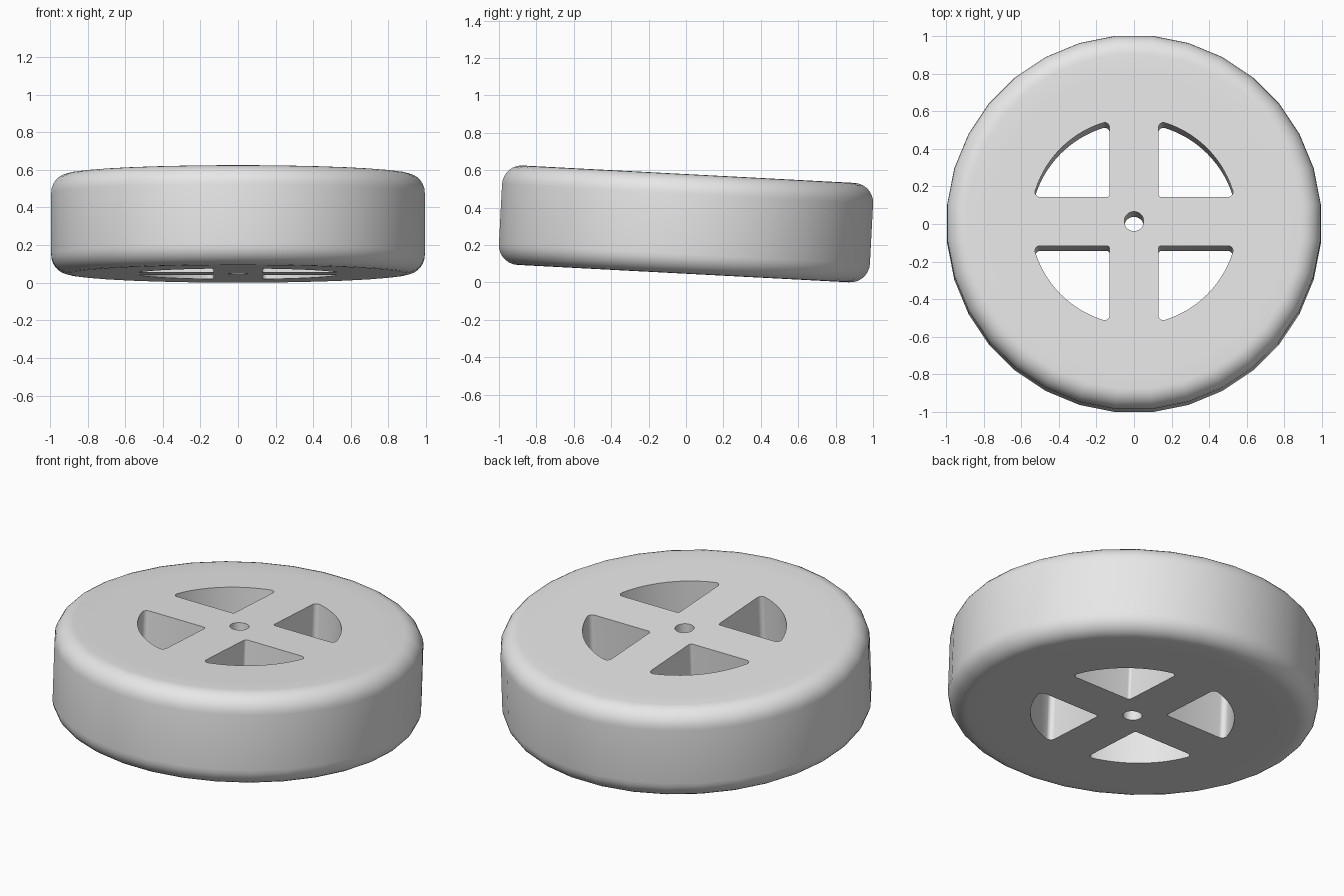
import bpy, bmesh
from math import sin, cos, pi, atan2, sqrt, radians

if "Cube" in bpy.data.objects:
    bpy.data.objects.remove(bpy.data.objects["Cube"])

SIDES = 32
HALF = 0.266          # half thickness of the wheel
R_OUT = 0.998         # tyre outer radius
R_RIM = 0.79          # seam between tyre and hub
ROUND = 0.105         # tyre shoulder radius
TILT = radians(-3)
CENTRE_Z = 0.3125

grey = bpy.data.materials.new("plain grey")
grey.diffuse_color = (0.8, 0.8, 0.8, 1)
grey.use_nodes = True
grey.node_tree.nodes["Principled BSDF"].inputs["Base Color"].default_value = grey.diffuse_color


def arc(cx, cy, r, a0, a1, n):
    return [(cx + r * cos(a0 + (a1 - a0) * i / n),
             cy + r * sin(a0 + (a1 - a0) * i / n)) for i in range(n + 1)]


def ring(r, n):
    return [(r * cos(2 * pi * (i + 0.5) / n), r * sin(2 * pi * (i + 0.5) / n))
            for i in range(n)]


def finish(ob):
    ob.data.materials.clear()
    ob.data.materials.append(grey)
    ob.location.z = CENTRE_Z
    ob.rotation_euler.x = TILT
    bpy.ops.object.select_all(action='DESELECT')
    ob.select_set(True)
    bpy.context.view_layer.objects.active = ob
    bpy.ops.object.shade_smooth_by_angle(angle=radians(32))


# Tyre: rounded band swept round the axle
c, h = R_OUT - ROUND, HALF - ROUND
profile = ([(R_RIM, -HALF)] + arc(c, -h, ROUND, -pi / 2, 0, 7)
           + arc(c, h, ROUND, 0, pi / 2, 7) + [(R_RIM, HALF)])
bm = bmesh.new()
loops = []
for i in range(SIDES):
    a = 2 * pi * (i + 0.5) / SIDES
    loops.append([bm.verts.new((r * cos(a), r * sin(a), z)) for r, z in profile])
for i in range(SIDES):
    p, q = loops[i], loops[(i + 1) % SIDES]
    for j in range(len(profile)):
        k = (j + 1) % len(profile)
        bm.faces.new((p[j], q[j], q[k], p[k]))
bmesh.ops.recalc_face_normals(bm, faces=bm.faces[:])
mesh = bpy.data.meshes.new("tyre")
bm.to_mesh(mesh)
bm.free()
tyre = bpy.data.objects.new("tyre", mesh)
bpy.context.collection.objects.link(tyre)
finish(tyre)

# Window outline between two spokes, with rounded corners
a, R, f, g = 0.13, 0.55, 0.026, 0.015
cx = a + f
cy = sqrt((R - f) ** 2 - cx ** 2)
phi = atan2(cy, cx)
window = (arc(cy, cx, f, -pi / 2, pi / 2 - phi, 6)
          + arc(0, 0, R, pi / 2 - phi, phi, 14)[1:-1]
          + arc(cx, cy, f, phi, pi, 6)
          + arc(a + g, a + g, g, pi, 1.5 * pi, 4))

# Hub: filled disc with four windows and an axle hole
outlines = [ring(R_RIM, SIDES), ring(0.052, SIDES)]
for sx in (1, -1):
    for sy in (1, -1):
        outlines.append([(sx * x, sy * y) for x, y in window])
curve = bpy.data.curves.new("hub", 'CURVE')
curve.dimensions = '2D'
curve.fill_mode = 'BOTH'
curve.extrude = HALF
for pts in outlines:
    s = curve.splines.new('POLY')
    s.points.add(len(pts) - 1)
    for p, (x, y) in zip(s.points, pts):
        p.co = (x, y, 0, 1)
    s.use_cyclic_u = True
hub = bpy.data.objects.new("hub", curve)
bpy.context.collection.objects.link(hub)
bpy.ops.object.select_all(action='DESELECT')
hub.select_set(True)
bpy.context.view_layer.objects.active = hub
bpy.ops.object.convert(target='MESH')
hub = bpy.context.view_layer.objects.active
hub.name = "hub"

# Weld the caps to the walls so the hub is one closed solid
bm = bmesh.new()
bm.from_mesh(hub.data)
bmesh.ops.remove_doubles(bm, verts=bm.verts[:], dist=0.0002)
bmesh.ops.recalc_face_normals(bm, faces=bm.faces[:])
bm.to_mesh(hub.data)
bm.free()
finish(hub)
